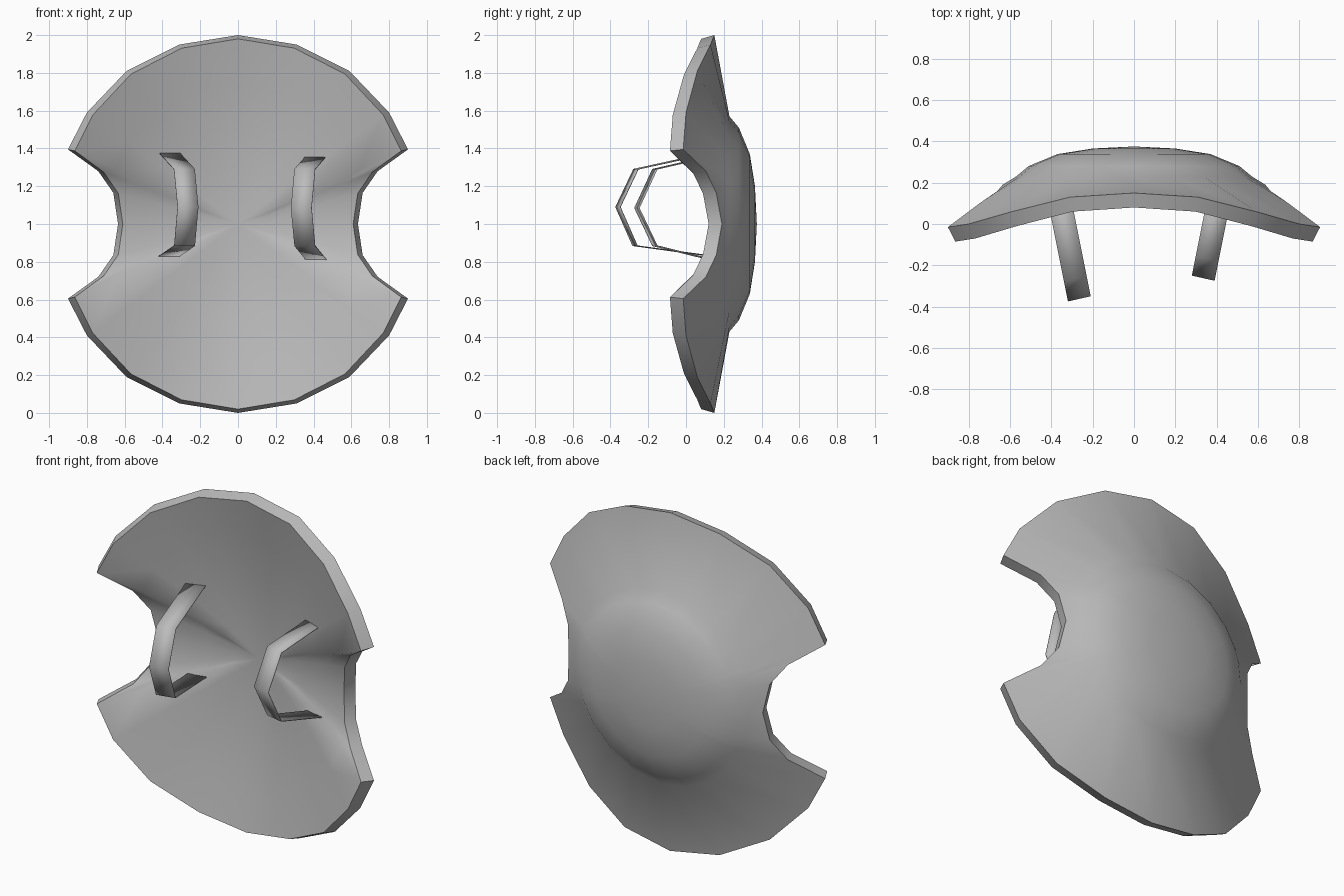
import bpy
import bmesh
import math

cube = bpy.data.objects.get("Cube")
if cube:
    bpy.data.objects.remove(cube, do_unlink=True)

grey = bpy.data.materials.new("plain_grey")
grey.use_nodes = True
tone = (0.5, 0.5, 0.5, 1)
grey.diffuse_color = tone
grey.node_tree.nodes["Principled BSDF"].inputs["Base Color"].default_value = tone


def finish(name, bm, angle):
    """Turn a bmesh into a shaded object."""
    bmesh.ops.recalc_face_normals(bm, faces=bm.faces)
    mesh = bpy.data.meshes.new(name)
    bm.to_mesh(mesh)
    bm.free()
    mesh.materials.append(grey)
    obj = bpy.data.objects.new(name, mesh)
    bpy.context.collection.objects.link(obj)
    bpy.ops.object.select_all(action="DESELECT")
    obj.select_set(True)
    bpy.context.view_layer.objects.active = obj
    bpy.ops.object.shade_smooth_by_angle(angle=math.radians(angle))
    return obj


# Quarter outline of the back rim from top centre to notch centre: x, y, height
quarter = [(0, 0.15, 1), (0.31, 0.13, 0.95), (0.59, 0.06, 0.81), (0.8, 0, 0.59),
           (0.9, -0.015, 0.395), (0.74, 0.105, 0.28), (0.66, 0.16, 0.165), (0.635, 0.19, 0)]
half = quarter + [(x, y, -z) for x, y, z in reversed(quarter[:-1])]
outline = half + [(-x, y, z) for x, y, z in reversed(half[1:-1])]

# Shield plate: concentric rings, domed on the back and hollow on the front
MID = 1.0
boss = [(0.2, 0.365), (0.37, 0.338), (0.51, 0.28), (0.57, 0.23)]
rings = []
for radius, depth in boss:
    ring = []
    for x, y, z in outline:
        r = math.hypot(x, z)
        ring.append((x / r * radius, depth, z / r * radius))
    rings.append(ring)
rings.append(outline)
front_centre = 0.2
for t in (1, 0.75, 0.5, 0.25):
    rings.append([(x * 0.96 * t, front_centre + (y - 0.07 - front_centre) * t ** 1.8, z * 0.98 * t)
                  for x, y, z in outline])

bm = bmesh.new()
loops = [[bm.verts.new((x, y, z + MID)) for x, y, z in ring] for ring in rings]
count = len(outline)
for a, b in zip(loops, loops[1:]):
    for i in range(count):
        j = (i + 1) % count
        bm.faces.new((a[i], a[j], b[j], b[i]))
for loop, depth in ((loops[0], 0.375), (loops[-1], front_centre)):
    hub = bm.verts.new((0, depth, MID))
    for i in range(count):
        bm.faces.new((hub, loop[i], loop[(i + 1) % count]))
finish("shield_plate", bm, 42)


# Arm straps: bent ribbons sunk into the front of the plate
def strap(name, side, path, x_front):
    bm = bmesh.new()
    tip = min(y for y, z in path)
    pairs = []
    for y, z in path:
        x = x_front + 0.2 * (y - tip)
        pairs.append([bm.verts.new((side * (x + s * 0.055), y - s * 0.0125, z)) for s in (-1, 1)])
    for a, b in zip(pairs, pairs[1:]):
        bm.faces.new((a[0], a[1], b[1], b[0]))
    obj = finish(name, bm, 60)
    thick = obj.modifiers.new("thickness", "SOLIDIFY")
    thick.thickness = 0.004
    thick.offset = 0


strap("right_arm_strap", -1,
      [(0.17, 1.385), (-0.265, 1.29), (-0.36, 1.09), (-0.27, 0.885), (0.17, 0.825)], 0.265)
strap("left_arm_strap", 1,
      [(0.16, 1.365), (-0.165, 1.29), (-0.26, 1.085), (-0.165, 0.885), (0.16, 0.805)], 0.335)
